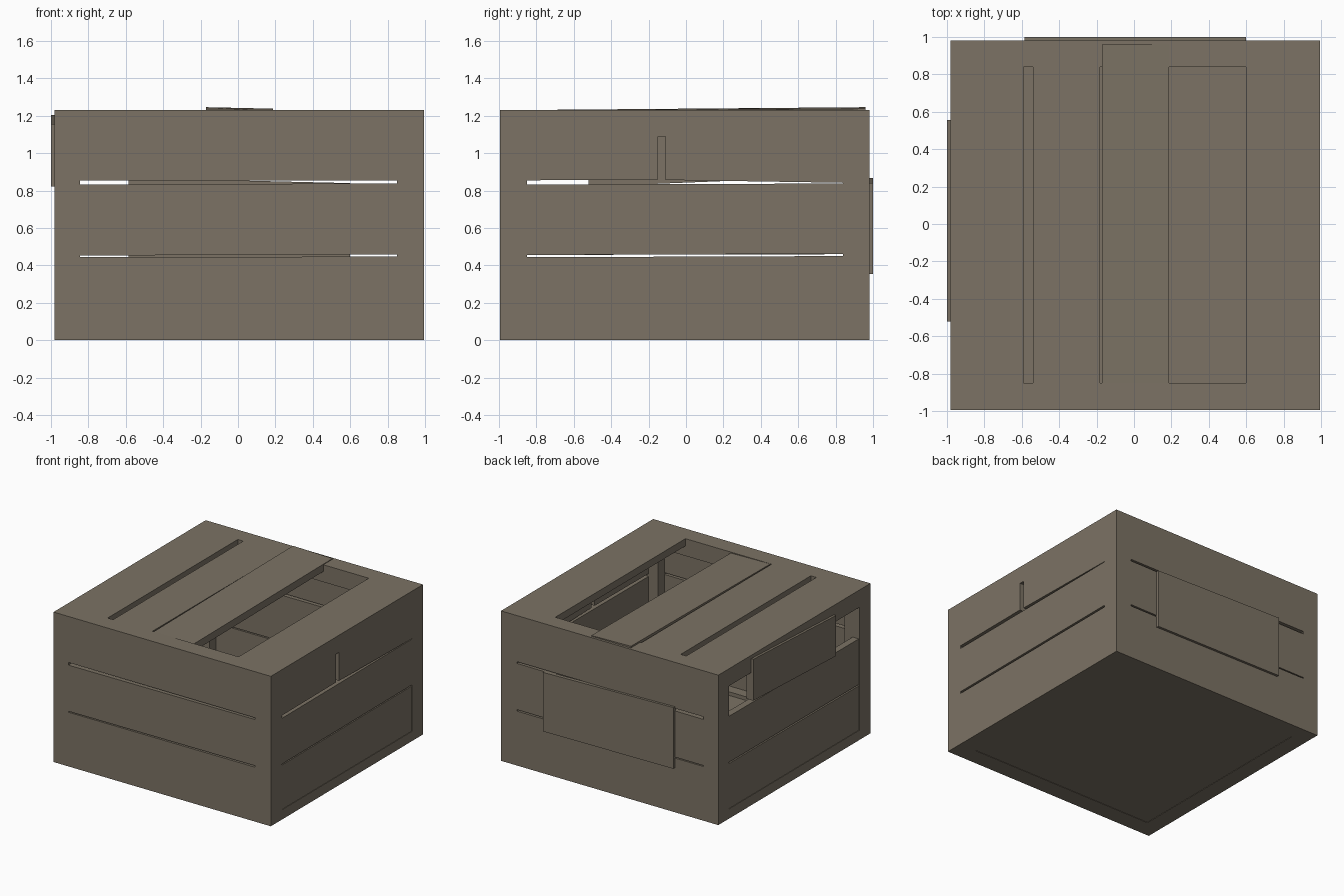
import bpy

if "Cube" in bpy.data.objects:
    bpy.data.objects.remove(bpy.data.objects["Cube"])

# Overall box limits, frame inner limits and thicknesses
X0, X1, Y0, Y1, H = -0.98, 0.995, -0.995, 0.98, 1.232
IX0, IX1, IY0, IY1 = -0.845, 0.85, -0.85, 0.84
ZB, ZT = 0.08, 1.09
T = 0.06

wood = bpy.data.materials.new("weathered wood")
wood.diffuse_color = (0.20, 0.17, 0.128, 1)
wood.use_nodes = True
wood.node_tree.nodes["Principled BSDF"].inputs["Base Color"].default_value = wood.diffuse_color


def prism(name, near, far):
    """Solid between two matching quads."""
    me = bpy.data.meshes.new(name)
    faces = [(3, 2, 1, 0), (4, 5, 6, 7)]
    faces += [(i, (i + 1) % 4, (i + 1) % 4 + 4, i + 4) for i in range(4)]
    me.from_pydata(near + far, [], faces)
    me.materials.append(wood)
    ob = bpy.data.objects.new(name, me)
    bpy.context.collection.objects.link(ob)
    # keep normals pointing outwards whichever way the quads run
    import bmesh
    bm = bmesh.new()
    bm.from_mesh(me)
    bmesh.ops.recalc_face_normals(bm, faces=bm.faces)
    bm.to_mesh(me)
    bm.free()
    return ob


def box(name, x, y, z):
    quad = lambda h: [(x[0], y[0], h), (x[1], y[0], h), (x[1], y[1], h), (x[0], y[1], h)]
    return prism(name, quad(z[0]), quad(z[1]))


def wall_board(name, axis, depth, span, za, zb):
    """Board along x or y; za and zb are (bottom, top) at its two ends."""
    def end(s, z):
        pts = [(depth[0], z[0]), (depth[1], z[0]), (depth[1], z[1]), (depth[0], z[1])]
        return [(s, d, h) if axis == "x" else (d, s, h) for d, h in pts]
    return prism(name, end(span[0], za), end(span[1], zb))


# Frame: corner posts, then top and bottom rails
for nx, x in (("left", (X0, IX0)), ("right", (IX1, X1))):
    for ny, y in (("front", (Y0, IY0)), ("back", (IY1, Y1))):
        box(f"{ny}_{nx}_post", x, y, (0, H))
for nz, z in (("bottom", (0, ZB)), ("top", (ZT, H))):
    box(f"{nz}_front_rail", (IX0, IX1), (Y0, IY0), z)
    box(f"{nz}_back_rail", (IX0, IX1), (IY1, Y1), z)
    box(f"{nz}_left_rail", (X0, IX0), (IY0, IY1), z)
    box(f"{nz}_right_rail", (IX1, X1), (IY0, IY1), z)

# Floor
box("floor", (IX0, IX1), (IY0, IY1), (0.003, 0.05))

# Front and back walls: three boards with narrow tapering gaps
rows = [("lower", (ZB, 0.445), (ZB, 0.447)),
        ("middle", (0.453, 0.832), (0.459, 0.839)),
        ("upper", (0.854, ZT), (0.853, ZT))]
for n, za, zb in rows:
    wall_board(f"front_{n}_board", "x", (Y0, Y0 + T), (IX0, IX1), za, zb)
    wall_board(f"back_{n}_board", "x", (Y1 - T, Y1), (IX0, IX1), za, zb)

# Right wall: lower boards, and an upper board split by an upright slot
wall_board("right_lower_board", "y", (X1 - T, X1 - 0.004), (IY0, IY1), (ZB, 0.444), (ZB, 0.45))
wall_board("right_middle_board", "y", (X1 - T, X1), (IY0, IY1), (0.456, 0.832), (0.462, 0.838))
wall_board("right_upper_front_board", "y", (X1 - T, X1), (IY0, -0.15), (0.855, ZT), (0.859, ZT))
wall_board("right_upper_back_board", "y", (X1 - T, X1), (-0.11, IY1), (0.857, ZT), (0.842, ZT))

# Left wall: two boards, the upper opening part covered by a loose tilted board
wall_board("left_lower_board", "y", (X0 + 0.004, X0 + T), (IY0, IY1), (ZB, 0.444), (ZB, 0.45))
wall_board("left_middle_board", "y", (X0 + 0.004, X0 + T), (IY0, IY1), (0.456, 0.83), (0.46, 0.838))
wall_board("left_loose_board", "y", (-1.0, X0 + 0.04), (-0.52, 0.555), (0.822, 1.155), (0.865, 1.205))

# Back wall patch
wall_board("back_patch", "x", (Y1 - 0.01, 1.0), (-0.585, 0.6), (0.365, 0.868), (0.355, 0.84))

# Lid boards, leaving one gap and one wide opening
for n, x in (("left", (IX0, -0.59)), ("inner", (-0.54, -0.183)), ("right", (0.60, IX1))):
    box(f"lid_{n}_board", x, (IY0, IY1), (H - T, H))


# Loose lid board, resting on the back rail
def loose_end(y, left, right):
    return [(-0.172, y, left - T), (0.188, y, right - T), (0.188, y, right), (-0.172, y, left)]


prism("lid_loose_board", loose_end(IY0, 1.231, 1.224), loose_end(0.96, 1.246, 1.238))
